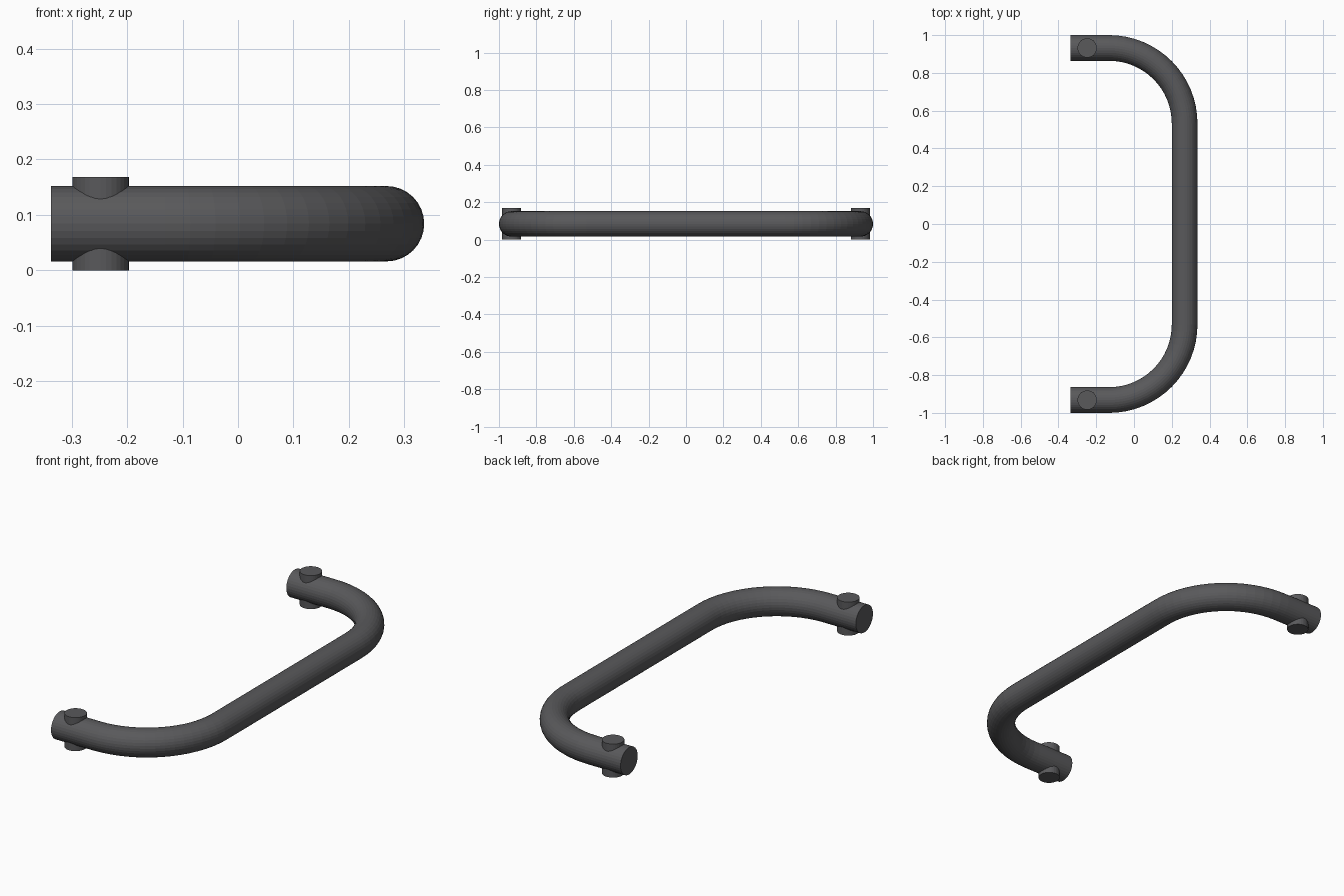
import bpy, bmesh
from math import sin, cos, pi
from mathutils import Vector, Matrix

if "Cube" in bpy.data.objects:
    bpy.data.objects.remove(bpy.data.objects["Cube"])

R, ZC = 0.068, 0.084          # tube radius and centre height
X_END, X_BAR, Y_ARM = -0.337, 0.268, 0.932
BEND, SEGS, SIDES = 0.40, 16, 32

dark = bpy.data.materials.new("dark_grey")
dark.diffuse_color = (0.1, 0.1, 0.105, 1)
dark.use_nodes = True
dark.node_tree.nodes["Principled BSDF"].inputs["Base Color"].default_value = dark.diffuse_color


def add_object(name, bm):
    bmesh.ops.recalc_face_normals(bm, faces=bm.faces)
    mesh = bpy.data.meshes.new(name)
    bm.to_mesh(mesh)
    bm.free()
    mesh.materials.append(dark)
    obj = bpy.data.objects.new(name, mesh)
    bpy.context.collection.objects.link(obj)
    return obj


# Path: straight arm and rounded corner, then the same mirrored in y
# Each entry is a position and its heading angle in the xy plane
half = [(Vector((X_END, -Y_ARM, ZC)), 0.0)]
for i in range(SEGS + 1):
    a = pi / 2 * i / SEGS
    half.append((Vector((X_BAR - BEND + BEND * sin(a),
                         -Y_ARM + BEND - BEND * cos(a), ZC)), a))
path = half + [(Vector((p.x, -p.y, p.z)), pi - a) for p, a in reversed(half)]

# Bent tube handle with flat capped ends
bm = bmesh.new()
rings = []
for p, a in path:
    side = Vector((-sin(a), cos(a), 0))
    rings.append([bm.verts.new(p + side * R * cos(t) + Vector((0, 0, R * sin(t))))
                  for t in (2 * pi * k / SIDES for k in range(SIDES))])
for r0, r1 in zip(rings, rings[1:]):
    for k in range(SIDES):
        n = (k + 1) % SIDES
        bm.faces.new((r0[k], r0[n], r1[n], r1[k]))
bm.faces.new(rings[0])
bm.faces.new(rings[-1])
add_object("handle_tube", bm)

# Vertical pins through both arm ends
for name, s in (("front_pin", -1), ("back_pin", 1)):
    bm = bmesh.new()
    bmesh.ops.create_cone(bm, cap_ends=True, segments=32, radius1=0.051,
                          radius2=0.051, depth=2 * ZC,
                          matrix=Matrix.Translation((-0.248, s * Y_ARM, ZC)))
    add_object(name, bm)
